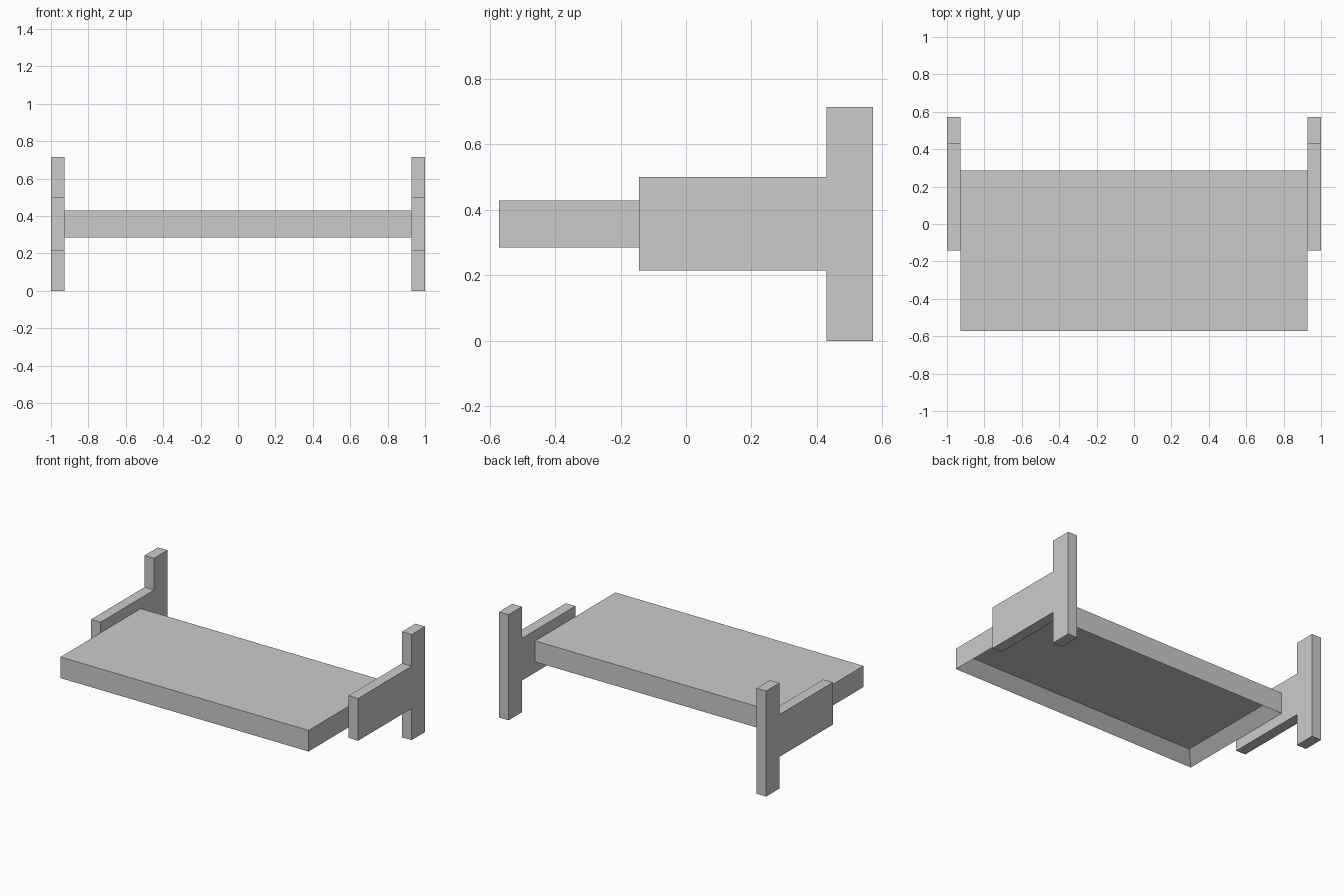
import bpy
import bmesh

U = 1 / 7  # design module

cube = bpy.data.objects.get("Cube")
if cube:
    bpy.data.objects.remove(cube, do_unlink=True)

grey = bpy.data.materials.new("light grey")
grey.use_nodes = True
grey.diffuse_color = (0.6, 0.6, 0.6, 1)
grey.node_tree.nodes["Principled BSDF"].inputs["Base Color"].default_value = (0.6, 0.6, 0.6, 1)


def finish(bm, name):
    bmesh.ops.recalc_face_normals(bm, faces=bm.faces)
    mesh = bpy.data.meshes.new(name)
    bm.to_mesh(mesh)
    bm.free()
    mesh.materials.append(grey)
    obj = bpy.data.objects.new(name, mesh)
    bpy.context.collection.objects.link(obj)
    return obj


def prism(name, profile, offset):
    """Extrude a closed profile of 3D points along an offset."""
    bm = bmesh.new()
    face = bm.faces.new([bm.verts.new(p) for p in profile])
    new = bmesh.ops.extrude_face_region(bm, geom=[face])["geom"]
    bmesh.ops.translate(bm, vec=offset, verts=[v for v in new if isinstance(v, bmesh.types.BMVert)])
    return finish(bm, name)


# Main slab, hollowed from below inside a narrow rim
bm = bmesh.new()
bmesh.ops.create_cube(bm, size=1)
bmesh.ops.scale(bm, vec=(13 * U, 6 * U, U), verts=bm.verts)
bmesh.ops.translate(bm, vec=(0, -U, 2.5 * U), verts=bm.verts)
bm.normal_update()
underside = min(bm.faces, key=lambda f: f.calc_center_median().z)
bmesh.ops.inset_region(bm, faces=[underside], thickness=U / 2, use_even_offset=True)
bmesh.ops.translate(bm, vec=(0, 0, U / 2), verts=underside.verts)
finish(bm, "slab")

# End panels: tall rear post with a short arm reaching forward
outline = [(4, 0), (4, 5), (3, 5), (3, 3.5), (-1, 3.5), (-1, 1.5), (3, 1.5), (3, 0)]
for side, name in ((1, "left_end_panel"), (-1, "right_end_panel")):
    points = [(side * 6.5 * U, y * U, z * U) for y, z in outline]
    prism(name, points, (side * U / 2, 0, 0))
